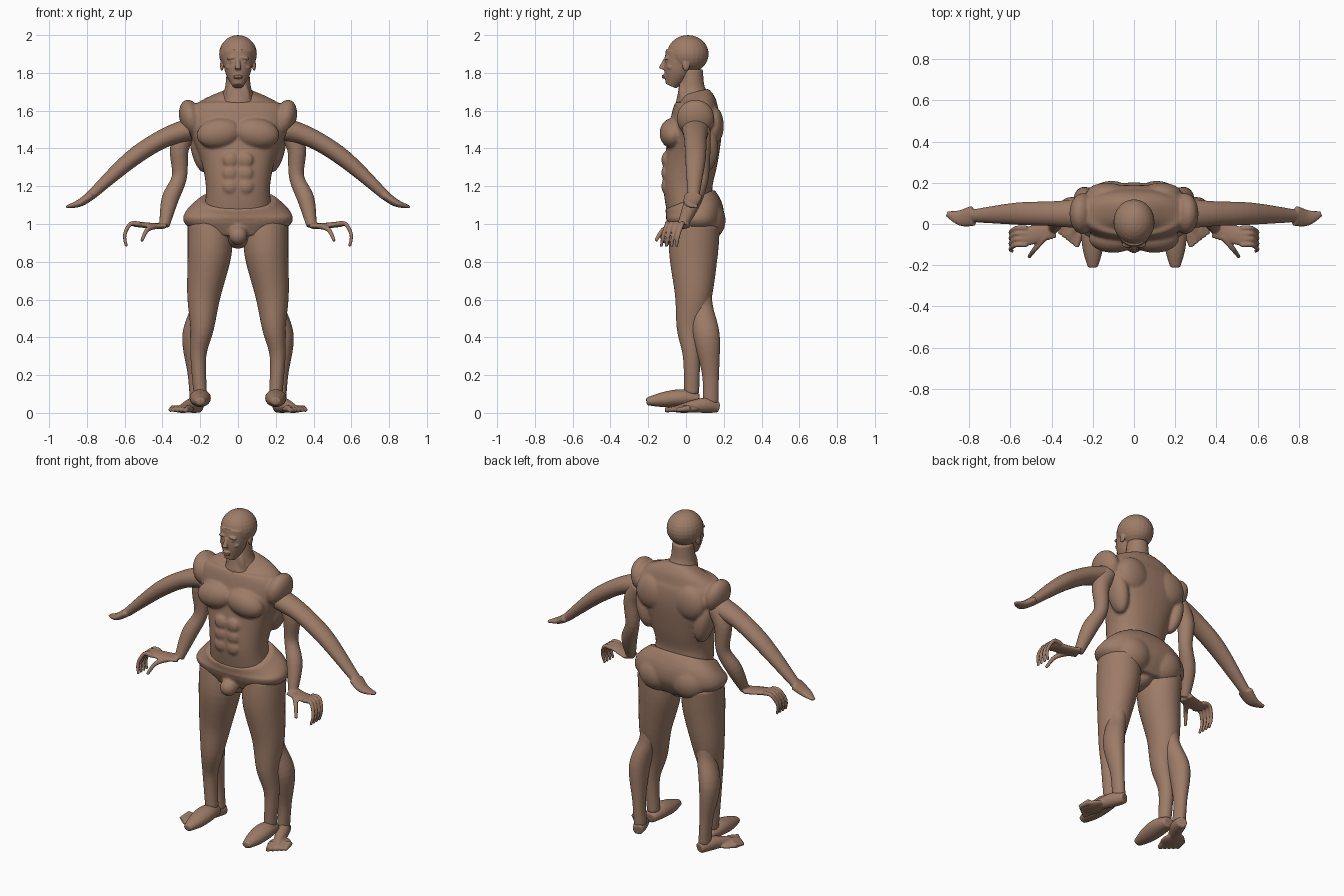
import bpy, bmesh, math
from mathutils import Vector, Matrix

cube = bpy.data.objects.get("Cube")
if cube:
    bpy.data.objects.remove(cube, do_unlink=True)

skin = bpy.data.materials.new("warm brown skin")
skin.use_nodes = True
tone = (.34, .2, .137, 1)
skin.diffuse_color = tone
skin.node_tree.nodes["Principled BSDF"].inputs["Base Color"].default_value = tone

ACROSS, DEEP = Vector((1, 0, 0)), Vector((0, 1, 0))


def spline(rows, steps=5):
    """Smooth curve through rows of numbers."""
    rows = [Vector(row) for row in rows]
    padded = [rows[0]] + rows + [rows[-1]]
    curve = []
    for before, start, end, after in zip(padded, padded[1:], padded[2:], padded[3:]):
        for k in range(steps):
            t = k / steps
            leave, arrive = (end - before) / 2, (after - start) / 2
            gap = end - start
            curve.append(start + t * leave + t * t * (3 * gap - 2 * leave - arrive)
                         + t * t * t * (leave + arrive - 2 * gap))
    return curve + [rows[-1]]


def loft(bm, rows, side=ACROSS, sides=28, power=1):
    """Skin rings of (x, y, z, radius along side, other radius)."""
    rows = spline(rows)
    points = [Vector(row[:3]) for row in rows]
    last = len(points) - 1
    rings = []
    for i, row in enumerate(rows):
        along = (points[min(i + 1, last)] - points[max(i - 1, 0)]).normalized()
        v = along.cross(side).normalized()
        u = v.cross(along)
        ring = []
        for k in range(sides):
            angle = math.tau * k / sides
            c, s = (math.copysign(abs(q) ** power, q) for q in (math.cos(angle), math.sin(angle)))
            ring.append(bm.verts.new(points[i] + u * c * row[3] + v * s * row[4]))
        rings.append(ring)
    for low, high in zip(rings, rings[1:]):
        for k in range(sides):
            bm.faces.new((low[k], low[k - 1], high[k - 1], high[k]))
    bm.faces.new(rings[0])
    bm.faces.new(rings[-1])


def limb(bm, joints, sizes, wide=1, side=ACROSS):
    """Tube through the joints; the sizes are spread evenly along it."""
    rows = []
    for i, joint in enumerate(joints):
        place = i / (len(joints) - 1) * (len(sizes) - 1)
        k = min(int(place), len(sizes) - 2)
        size = sizes[k] + (sizes[k + 1] - sizes[k]) * (place - k)
        rows.append((*joint, size * wide, size))
    loft(bm, rows, side)


def trunk(bm, rows):
    """Level body section from (height, half width, front, back)."""
    loft(bm, [(0, (front + back) / 2, z, half, (back - front) / 2)
              for z, half, front, back in rows], sides=40, power=.85)


def ball(bm, centre, radii, tilt=0):
    matrix = Matrix.Translation(centre) @ Matrix.Rotation(tilt, 4, 'Y') @ Matrix.Diagonal((*radii, 1))
    bmesh.ops.create_uvsphere(bm, u_segments=24, v_segments=14, radius=1, matrix=matrix)


def pair(bm, centre, radii, tilt=0):
    x, y, z = centre
    for sign in (1, -1):
        ball(bm, (sign * x, y, z), radii, sign * tilt)


def part(name, bm, voxel=.008, mirror=False, relax=4):
    """Fuse the pieces into one smooth skin."""
    bmesh.ops.recalc_face_normals(bm, faces=bm.faces)
    mesh = bpy.data.meshes.new(name)
    bm.to_mesh(mesh)
    bm.free()
    mesh.materials.append(skin)
    shape = bpy.data.objects.new(name, mesh)
    bpy.context.collection.objects.link(shape)
    fuse = shape.modifiers.new("fuse", 'REMESH')
    fuse.mode = 'VOXEL'
    fuse.voxel_size = voxel
    fuse.use_smooth_shade = True
    shape.modifiers.new("relax", 'SMOOTH').iterations = relax
    if mirror:
        shape.modifiers.new("mirror", 'MIRROR').use_mirror_merge = False


# Torso: chest, shoulders, shoulder blades, flanks and belly muscles
bm = bmesh.new()
trunk(bm, [(1.07, .18, -.1, .15), (1.2, .17, -.12, .14), (1.35, .2, -.11, .17),
           (1.5, .26, -.09, .19), (1.6, .26, -.07, .18), (1.65, .2, -.04, .16),
           (1.7, .08, -.02, .12)])
pair(bm, (.1, -.07, 1.48), (.12, .07, .08), .15)
pair(bm, (.25, .05, 1.56), (.06, .1, .1), .25)
pair(bm, (.13, .15, 1.52), (.1, .05, .1), -.2)
pair(bm, (.2, .1, 1.4), (.05, .07, .13), .2)
for row in range(3):
    pair(bm, (.04, -.11, 1.2 + row * .07), (.04, .02, .04))
part("torso", bm)

# Pelvis
bm = bmesh.new()
trunk(bm, [(.93, .18, -.07, .15), (1, .28, -.1, .19), (1.06, .28, -.11, .2), (1.13, .2, -.12, .16)])
pair(bm, (.11, .11, 1.02), (.12, .1, .11))
ball(bm, (0, -.09, .94), (.05, .05, .05))
ball(bm, (0, .03, .93), (.07, .1, .06))
part("pelvis", bm)

# Neck
bm = bmesh.new()
limb(bm, [(0, .04, 1.65), (0, .03, 1.72), (0, .03, 1.82)], (.1, .07, .06))
pair(bm, (.04, -.02, 1.7), (.02, .02, .06), -.3)
part("neck", bm)

# Head: skull, jaw, nose, brows, eyes, cheeks, ears, lips
bm = bmesh.new()
ball(bm, (0, .01, 1.9), (.1, .11, .1))
limb(bm, [(0, -.08, 1.73), (0, -.05, 1.8), (0, -.02, 1.9)], (.03, .07, .09), .95)
limb(bm, [(0, -.11, 1.87), (0, -.13, 1.82)], (.01, .016))
pair(bm, (.03, -.1, 1.88), (.03, .015, .01), .15)
pair(bm, (.03, -.1, 1.86), (.015, .01, .01))
pair(bm, (.045, -.08, 1.83), (.02, .02, .015))
pair(bm, (.085, 0, 1.84), (.01, .02, .03))
for lip in (1.786, 1.775):
    ball(bm, (0, -.115, lip), (.025, .015, .005))
part("head", bm, .004, relax=2)

# Outer arms with closed, pointed hands
bm = bmesh.new()
wrist = (.78, .04, 1.15)
limb(bm, [(.26, .05, 1.5), (.4, .05, 1.45), (.57, .05, 1.34), wrist], (.06, .05, .045, .026), 1.2, DEEP)
limb(bm, [wrist, (.84, .03, 1.11), (.91, .05, 1.09)], (.025, .02, .007), 2, DEEP)
part("outer_arm", bm, .006, True)

# Inner arms with open hands and hanging fingers
bm = bmesh.new()
wrist = (.39, -.02, .99)
limb(bm, [(.26, .08, 1.5), (.31, .08, 1.4), (.31, .08, 1.25), (.36, .04, 1.13), wrist],
     (.05, .05, .04, .045, .027), side=DEEP)
limb(bm, [wrist, (.45, -.04, .99), (.55, -.07, 1)], (.016, .015), 3, DEEP)
for finger in range(4):
    root = Vector((.52, -.02 - finger * .027, 1))
    bends = [Vector((.05, 0, 0)), Vector((.08, -.02, -.06)), Vector((.07, -.03, -.12))]
    limb(bm, [root] + [root + bend for bend in bends], (.013, .008), side=DEEP)
limb(bm, [(.43, -.06, .99), (.48, -.12, .97), (.51, -.16, .91)], (.016, .009), side=DEEP)
part("inner_arm", bm, .0055, True, 2)

# Front legs: thigh, knee and slim shin
bm = bmesh.new()
limb(bm, [(.15, .05, 1), (.15, .04, .85), (.18, .04, .63), (.19, .02, .45), (.21, .03, .3), (.2, .03, .1)],
     (.13, .13, .1, .07, .047, .04), .9)
ball(bm, (.19, -.01, .47), (.05, .04, .05))
part("front_leg", bm, .008, True)

# Front feet, blunt and without toes
bm = bmesh.new()
limb(bm, [(.2, .07, .07), (.2, -.02, .08), (.2, -.12, .07), (.2, -.21, .06)], (.03, .045, .04, .02), 1.25)
part("front_foot", bm, .007, True)

# Rear calves
bm = bmesh.new()
limb(bm, [(.19, .06, .65), (.2, .08, .55), (.24, .11, .4), (.23, .13, .2), (.22, .13, .05)],
     (.075, .065, .07, .045, .043), .8)
part("rear_leg", bm, .008, True)

# Rear feet, splayed outward, with toes
bm = bmesh.new()
limb(bm, [(.21, .17, .03), (.24, .09, .04), (.31, -.06, .02)], (.03, .04, .015))
ball(bm, (.29, -.01, .02), (.06, .08, .02))
for toe in range(5):
    tip = Vector((.28 + toe * .02, -.11 + toe * .015, .015))
    limb(bm, [tip + Vector((-.02, .07, .01)), tip], (.018, .014 - toe * .001))
part("rear_foot", bm, .0055, True, 2)
